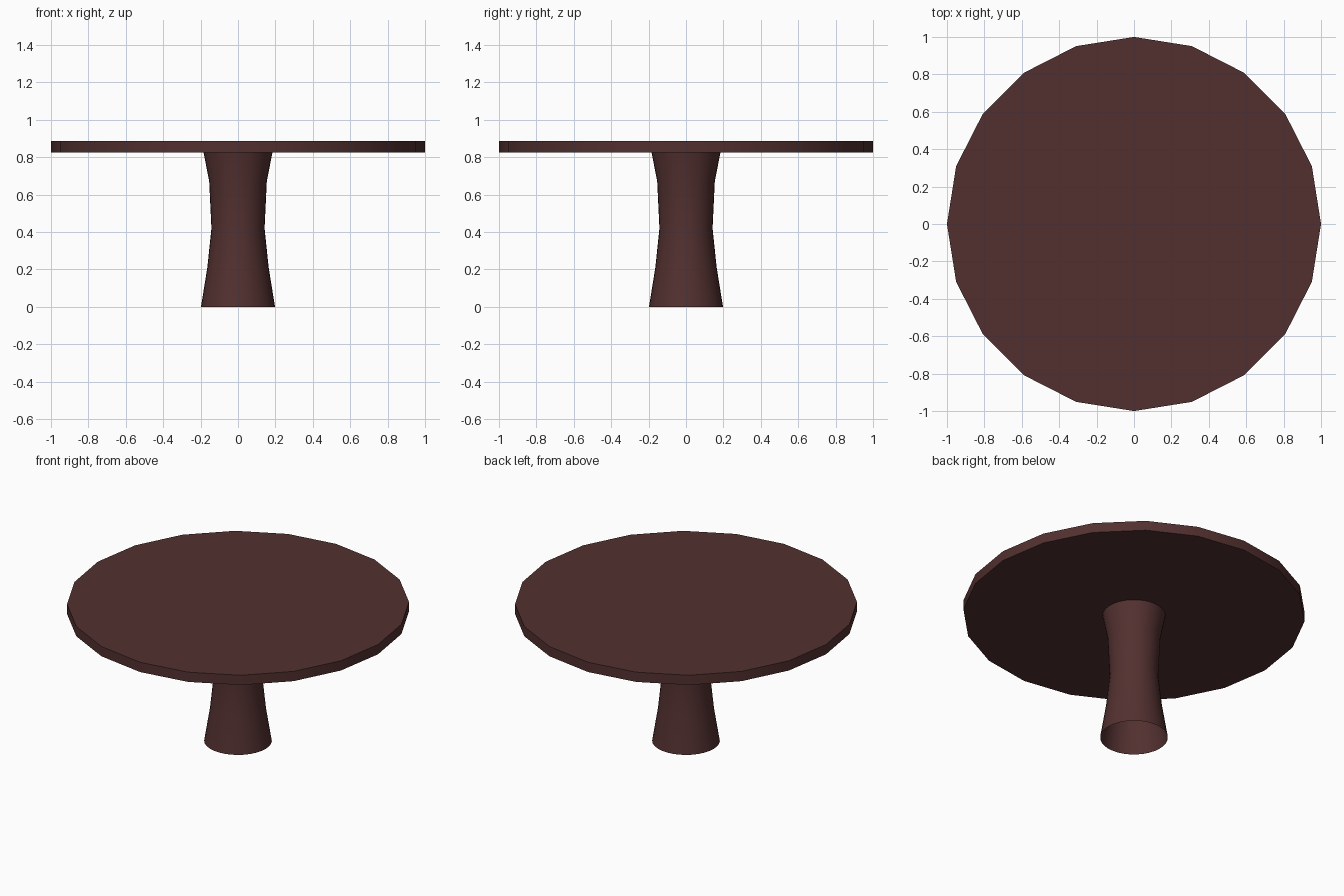
import bpy, bmesh, math

if "Cube" in bpy.data.objects:
    bpy.data.objects.remove(bpy.data.objects["Cube"])

wood = bpy.data.materials.new("dark brown wood")
wood.diffuse_color = (0.085, 0.030, 0.029, 1.0)
wood.use_nodes = True
wood.node_tree.nodes["Principled BSDF"].inputs["Base Color"].default_value = wood.diffuse_color


def lathe(name, profile, sides, cap_bottom, cap_top):
    """Revolve (radius, z) points round the z axis."""
    bm = bmesh.new()
    rings = [[bm.verts.new((r * math.cos(2 * math.pi * i / sides),
                            r * math.sin(2 * math.pi * i / sides), z))
              for i in range(sides)] for r, z in profile]
    for low, high in zip(rings, rings[1:]):
        for i in range(sides):
            j = (i + 1) % sides
            bm.faces.new((low[i], low[j], high[j], high[i]))
    if cap_bottom:
        bm.faces.new(rings[0][::-1])
    if cap_top:
        bm.faces.new(rings[-1])
    mesh = bpy.data.meshes.new(name)
    bm.to_mesh(mesh)
    bm.free()
    mesh.materials.append(wood)
    obj = bpy.data.objects.new(name, mesh)
    bpy.context.collection.objects.link(obj)
    bpy.context.view_layer.objects.active = obj
    obj.select_set(True)
    bpy.ops.object.shade_smooth_by_angle(angle=math.radians(30))
    obj.select_set(False)
    return obj


# Twenty-sided table top
lathe("table_top", [(1.0, 0.825), (1.0, 0.888)], 20, True, True)

# Waisted pedestal, hollow and open at the foot
lathe("pedestal", [(0.198, 0.0), (0.164, 0.21), (0.142, 0.42),
                   (0.154, 0.67), (0.184, 0.825)], 32, False, False)
